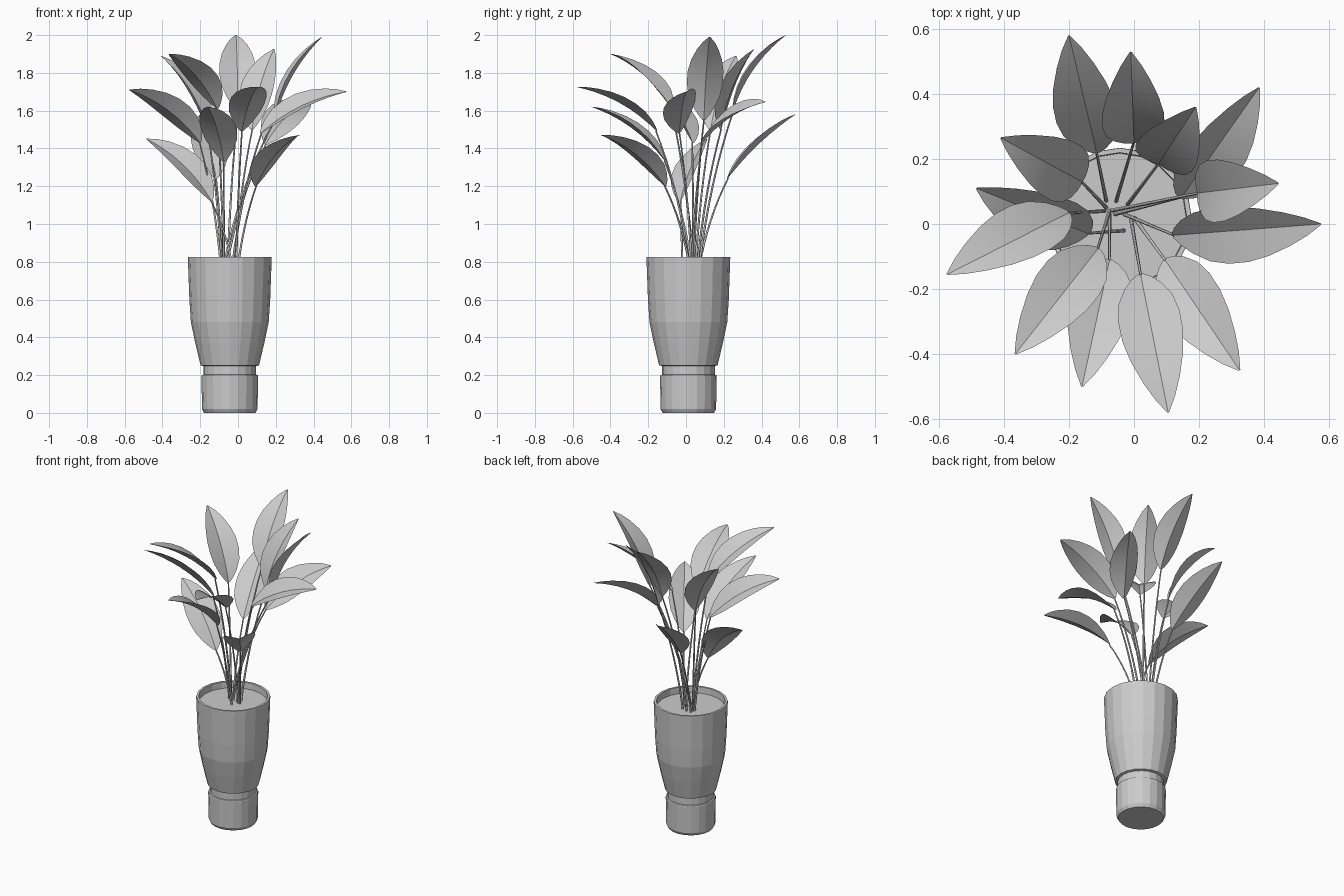
import bpy, bmesh, math
from mathutils import Vector

if "Cube" in bpy.data.objects:
    bpy.data.objects.remove(bpy.data.objects["Cube"])

CX, CY = -0.0435, 0.0125   # pot axis
SIDES = 20


def mesh_object(name, bm):
    me = bpy.data.meshes.new(name)
    bm.to_mesh(me)
    bm.free()
    ob = bpy.data.objects.new(name, me)
    bpy.context.collection.objects.link(ob)
    return ob


def lathe(name, profile, cap_start=False, cap_end=False):
    bm = bmesh.new()
    rings = []
    for r, z in profile:
        rings.append([bm.verts.new((CX + r * math.cos(2 * math.pi * i / SIDES),
                                    CY + r * math.sin(2 * math.pi * i / SIDES), z))
                      for i in range(SIDES)])
    for a, b in zip(rings, rings[1:]):
        for i in range(SIDES):
            j = (i + 1) % SIDES
            bm.faces.new((a[i], a[j], b[j], b[i]))
    if cap_start:
        bm.faces.new(rings[0][::-1])
    if cap_end:
        bm.faces.new(rings[-1])
    return mesh_object(name, bm)


def bezier(a, b, c, t):
    return a * (1 - t) ** 2 + b * 2 * t * (1 - t) + c * t * t


# Pot: stepped foot, groove, flared body, rim and inner wall
lathe("pot", [(.136, 0), (.147, .02), (.15, .195), (.148, .2), (.140, .202), (.140, .248),
              (.155, .252), (.183, .37), (.206, .48), (.214, .6), (.222, .82), (.221, .826),
              (.207, .826), (.204, .77)], cap_start=True)

# Soil disc inside the rim
lathe("soil", [(.2055, .785)], cap_end=True)

# Each leaf: stem foot (x, y), leaf base, leaf tip, roll in degrees, arch height
LEAVES = [
    ((-.085, .070), (-.115, .22, 1.24), (-.20, .58, 1.58), -8, .04),
    ((-.055, .070), (.00, .25, 1.60), (-.01, .53, 2.00), 0, .075),
    ((-.020, .060), (.075, .185, 1.50), (.19, .36, 1.925), 8, .065),
    ((-.060, .030), (.145, .08, 1.42), (.385, .42, 1.645), 28, .075),
    ((-.075, .040), (.195, .095, 1.55), (.445, .125, 1.99), 0, .07),
    ((-.030, .030), (.12, -.035, 1.48), (.575, .00, 1.70), 25, .075),
    ((.000, .020), (.095, -.11, 1.20), (.325, -.45, 1.47), 8, .075),
    ((-.010, .020), (.02, -.155, 1.49), (.105, -.58, 1.725), 0, .075),
    ((-.075, .030), (-.075, -.11, 1.33), (-.16, -.50, 1.62), 0, .075),
    ((-.075, .040), (-.11, -.075, 1.61), (-.365, -.40, 1.90), 8, .075),
    ((-.090, .040), (-.20, .035, 1.43), (-.575, -.155, 1.71), 25, .075),
    ((-.030, -.020), (-.14, -.03, 1.12), (-.485, .11, 1.45), -25, .075),
    ((-.085, .050), (-.16, .13, 1.50), (-.41, .265, 1.89), 0, .075),
]
# Leaf outline: position along the leaf, half-width fraction
OUTLINE = [(0, .08), (.05, .32), (.13, .6), (.25, .88), (.38, 1), (.52, .99),
           (.66, .85), (.8, .6), (.91, .33), (1, .03)]
HALF_WIDTH, FOLD = .101, math.radians(18)

stems = bpy.data.curves.new("stems", 'CURVE')
stems.dimensions = '3D'
stems.bevel_depth = .0055
stems.bevel_resolution = 1
stems.use_fill_caps = True


def add_stem(foot, top):
    foot = Vector((foot[0], foot[1], .775))
    d = top - foot
    ctrl = foot + Vector((d.x * .3, d.y * .3, d.z * .55))
    sp = stems.splines.new('POLY')
    sp.points.add(8)
    for i, p in enumerate(sp.points):
        p.co = (*bezier(foot, ctrl, top, i / 8), 1)
        p.radius = 1.15 - .4 * i / 8


def add_leaf(name, base, tip, roll, arch):
    d = tip - base
    right = Vector((d.y, -d.x, 0)).normalized()
    ctrl = (base + tip) / 2 + right.cross(d).normalized() * arch
    bm = bmesh.new()
    rows = []
    for t, w in OUTLINE:
        c = bezier(base, ctrl, tip, t)
        tangent = ((ctrl - base) * (1 - t) + (tip - ctrl) * t).normalized()
        n = right.cross(tangent)
        u = right * math.cos(roll) - n * math.sin(roll)
        v = n * math.cos(roll) + right * math.sin(roll)
        w *= HALF_WIDTH
        rows.append([bm.verts.new(c + u * (s * w * math.cos(FOLD)) + v * (abs(s) * w * math.sin(FOLD)))
                     for s in (-1, 0, 1)])
    for a, b in zip(rows, rows[1:]):
        for i in range(2):
            bm.faces.new((a[i], a[i + 1], b[i + 1], b[i]))
    return mesh_object(name, bm)


# Leaves: folded, arched blades, smooth with a sharp midrib
for k, (foot, base, tip, roll, arch) in enumerate(LEAVES):
    base, tip = Vector(base), Vector(tip)
    add_stem(foot, base + (tip - base) * .01)
    leaf = add_leaf(f"leaf_{k + 1}", base, tip, math.radians(roll), arch)
    leaf.data.shade_smooth()
    leaf.data.set_sharp_from_angle(angle=math.radians(25))

# Stems as one mesh
stem_ob = bpy.data.objects.new("stems", stems)
bpy.context.collection.objects.link(stem_ob)
bpy.ops.object.select_all(action='DESELECT')
bpy.context.view_layer.objects.active = stem_ob
stem_ob.select_set(True)
bpy.ops.object.convert(target='MESH')
